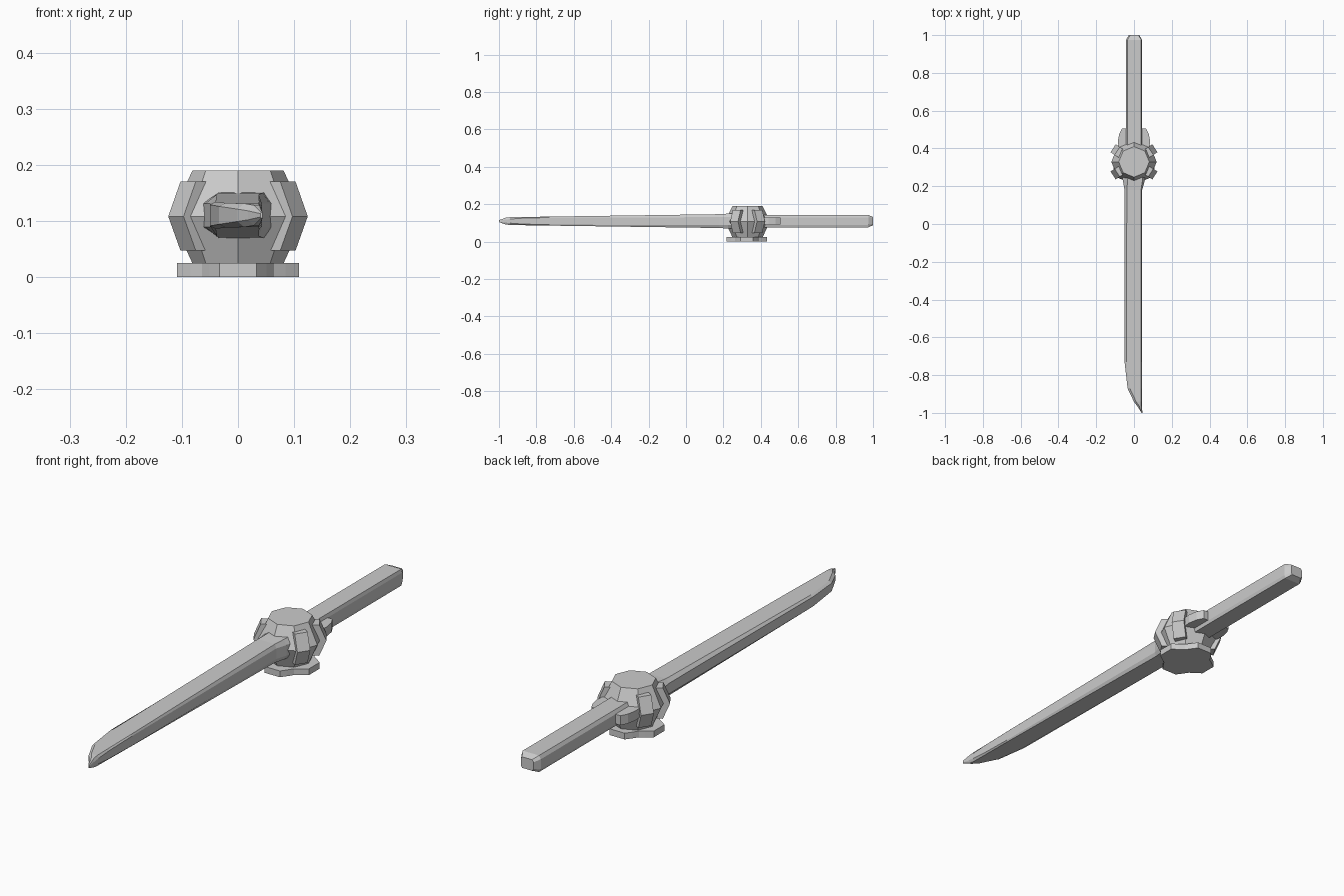
import bpy, math
from mathutils import Matrix

if "Cube" in bpy.data.objects:
    bpy.data.objects.remove(bpy.data.objects["Cube"])

HUB_Y = 0.329
MID_Z = 0.11


def mesh_object(name, verts, faces):
    me = bpy.data.meshes.new(name)
    me.from_pydata(verts, [], faces)
    me.update()
    ob = bpy.data.objects.new(name, me)
    bpy.context.collection.objects.link(ob)
    return ob


def loft(name, rings):
    """Skin a list of closed rings with equal point counts and cap both ends."""
    n = len(rings[0])
    verts = [p for r in rings for p in r]
    faces = [(k * n + i, k * n + (i + 1) % n, (k + 1) * n + (i + 1) % n, (k + 1) * n + i)
             for k in range(len(rings) - 1) for i in range(n)]
    faces += [tuple(reversed(range(n))), tuple(range((len(rings) - 1) * n, len(rings) * n))]
    ob = mesh_object(name, verts, faces)
    import bmesh
    bm = bmesh.new()
    bm.from_mesh(ob.data)
    bmesh.ops.recalc_face_normals(bm, faces=bm.faces)
    bm.to_mesh(ob.data)
    bm.free()
    return ob


def prism(name, outline, z0, z1):
    return loft(name, [[(x, y, z) for x, y in outline] for z in (z0, z1)])


def section(y, left, right, h_edge, h_flat, bevel):
    """Eight-sided bar section: thin sides, thicker flat top and bottom."""
    half = [(left, h_edge), (left + bevel, h_flat), (right - bevel * 0.5, h_flat), (right, h_edge)]
    pts = half + [(x, -h) for x, h in reversed(half)]
    return [(x, y, MID_Z + h) for x, h in pts]


# Faceted hub
def hub_ring(r, z):
    return [(r * math.sin(a), HUB_Y + r * math.cos(a), z)
            for a in (i * math.pi / 4 for i in range(8))]


loft("hub", [hub_ring(0.08, 0.022), hub_ring(0.12, 0.108), hub_ring(0.081, 0.19)])

# Four bent ribs clasping the hub
profile = [(0.07, 0.047), (0.106, 0.047), (0.132, 0.108), (0.106, 0.17), (0.07, 0.17)]
for i, deg in enumerate((33, 147, 213, 327)):
    rib = loft(f"hub_rib_{i + 1}", [[(r, t, z) for r, z in profile] for t in (-0.025, 0.025)])
    rib.data.transform(Matrix.Translation((0, HUB_Y, 0)) @ Matrix.Rotation(math.radians(deg), 4, 'Z'))

# Four-lobed base plate
lobes = []
for q in range(4):
    for deg, r in ((-17, 0.114), (0, 0.109), (17, 0.114), (31, 0.099), (45, 0.091), (59, 0.099)):
        a = math.radians(deg + 90 * q)
        lobes.append((r * math.cos(a), HUB_Y - 0.004 + r * math.sin(a)))
prism("base_plate", lobes, 0.0, 0.025)

# Lug behind the hub, wrapped around the handle root
prism("handle_lug", [(-0.08, 0.38), (0.08, 0.38), (0.085, 0.44), (0.078, 0.478),
                     (0.064, 0.505), (-0.064, 0.505), (-0.078, 0.478), (-0.085, 0.44)],
      0.092, 0.13)

# Handle with chamfered butt
loft("handle", [section(0.38, -0.042, 0.042, 0.02, 0.033, 0.008),
                section(0.975, -0.042, 0.042, 0.02, 0.033, 0.008),
                section(1.0, -0.028, 0.028, 0.014, 0.022, 0.008)])

# Tapering blade with a flared root and a curved tip
stations = [(0.26, -0.064, 0.062, 0.021, 0.041, 0.03),
            (0.225, -0.058, 0.056, 0.021, 0.040, 0.024),
            (0.18, -0.050, 0.043, 0.021, 0.037, 0.012),
            (-0.73, -0.050, 0.043, 0.019, 0.024, 0.010),
            (-0.87, -0.034, 0.043, 0.016, 0.022, 0.012),
            (-0.94, -0.001, 0.043, 0.011, 0.021, 0.012),
            (-0.965, 0.018, 0.043, 0.008, 0.018, 0.010),
            (-1.0, 0.040, 0.044, 0.003, 0.005, 0.001)]
loft("blade", [section(*s) for s in stations])
